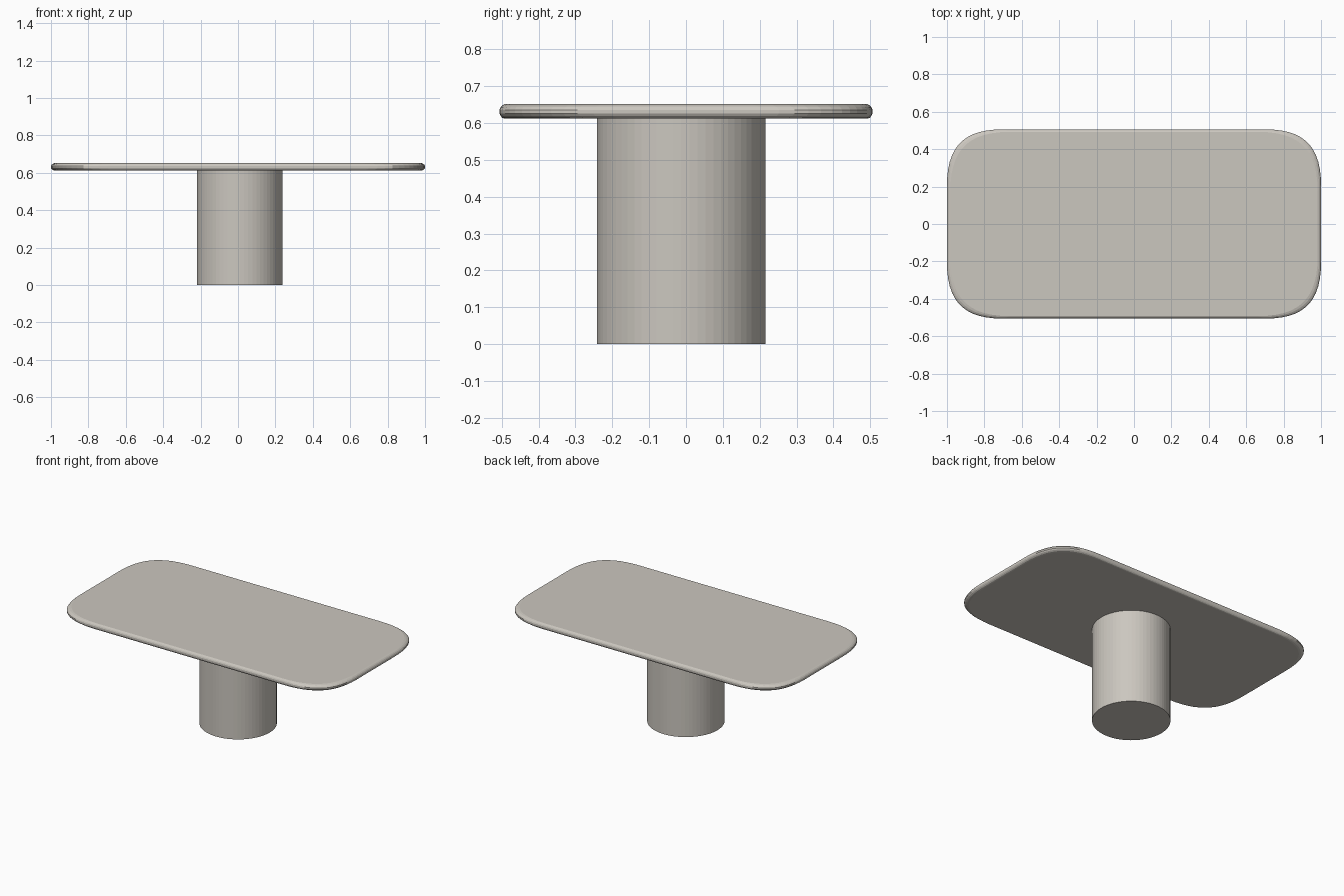
import bpy, bmesh, math
from mathutils import Vector
from mathutils.geometry import interpolate_bezier

if "Cube" in bpy.data.objects:
    bpy.data.objects.remove(bpy.data.objects["Cube"])

stone = bpy.data.materials.new("warm grey stone")
stone.diffuse_color = (0.60, 0.57, 0.52, 1)
stone.use_nodes = True
stone.node_tree.nodes["Principled BSDF"].inputs["Base Color"].default_value = stone.diffuse_color


def outline(inset, steps=14):
    """Rectangle with soft, long corners, counter-clockwise."""
    hx, hy = 1.0 - inset, 0.506 - inset * 0.75
    d, k = 0.30 + inset, 0.70
    a = interpolate_bezier(Vector((hx, hy - d)), Vector((hx, hy - d * (1 - k))),
                           Vector((hx - d * (1 - k), hy)), Vector((hx - d, hy)), steps)
    pts = [(p.x, p.y) for p in a]
    pts += [(-x, y) for x, y in reversed(pts)]
    return pts + [(-x, -y) for x, y in pts]


def loft(name, rings):
    """Skin a stack of equal-length rings and cap both ends."""
    bm = bmesh.new()
    loops = [[bm.verts.new(p) for p in ring] for ring in rings]
    n = len(loops[0])
    for lo, hi in zip(loops, loops[1:]):
        for i in range(n):
            j = (i + 1) % n
            bm.faces.new((lo[i], lo[j], hi[j], hi[i]))
    bm.faces.new(loops[0][::-1])
    bm.faces.new(loops[-1])
    me = bpy.data.meshes.new(name)
    bm.to_mesh(me)
    bm.free()
    me.materials.append(stone)
    ob = bpy.data.objects.new(name, me)
    bpy.context.collection.objects.link(ob)
    return ob


# Table top: slab with a rounded edge (inset, height)
edge = [(0.018, 0.612), (0.010, 0.614), (0.004, 0.619), (0.0, 0.626),
        (0.0, 0.636), (0.004, 0.643), (0.010, 0.648), (0.018, 0.651)]
loft("table_top", [[(x, y, z) for x, y in outline(i)] for i, z in edge])

# Pedestal: single round column, very slightly off centre
SIDES, R, CX, CY = 64, 0.229, 0.01, -0.013
circle = [(CX + R * math.cos(2 * math.pi * i / SIDES),
           CY + R * math.sin(2 * math.pi * i / SIDES)) for i in range(SIDES)]
loft("pedestal", [[(x, y, z) for x, y in circle] for z in (0.0, 0.613)])
